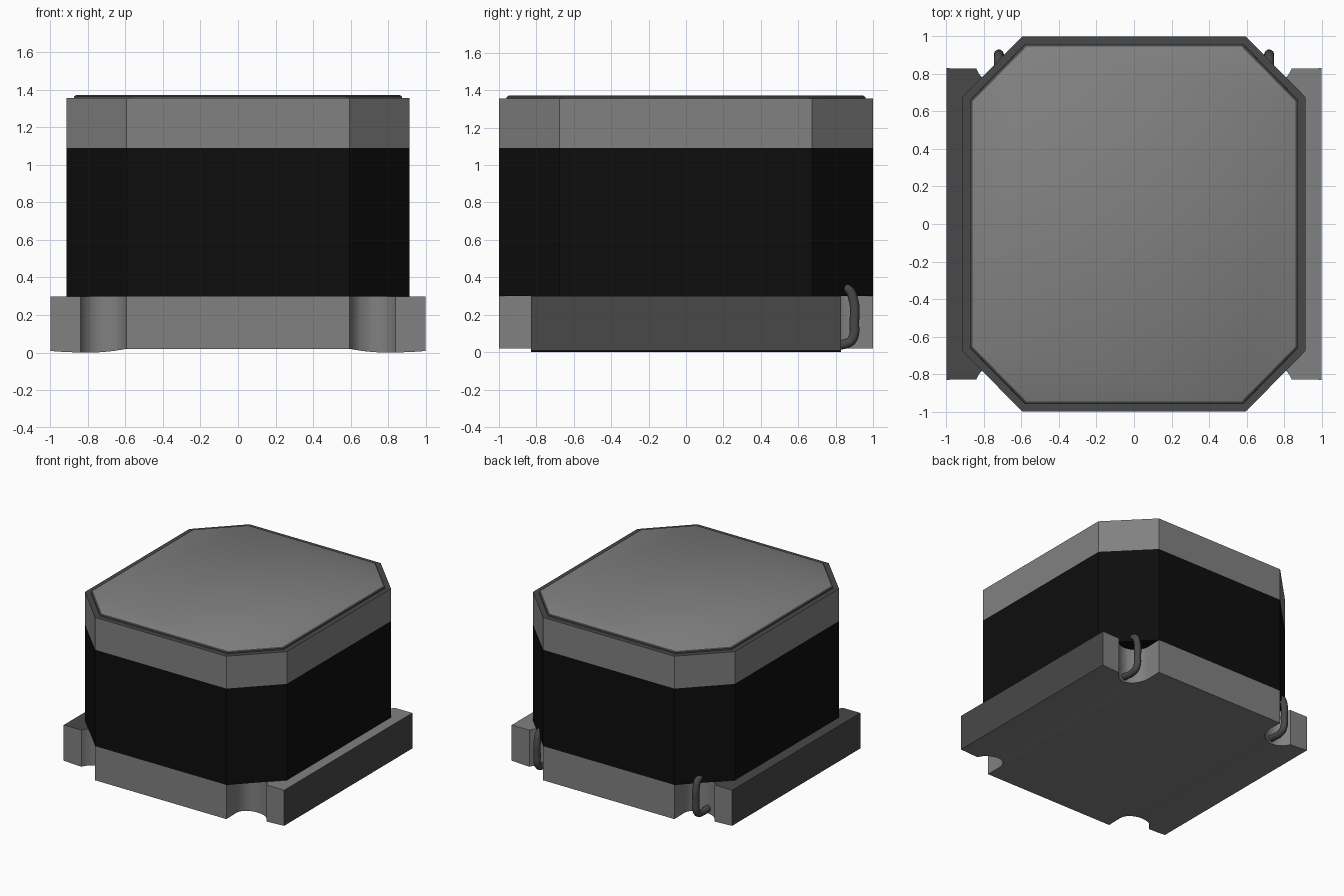
import bpy, bmesh, math

cube = bpy.data.objects.get("Cube")
if cube:
    bpy.data.objects.remove(cube, do_unlink=True)


def material(name, value):
    m = bpy.data.materials.new(name)
    m.use_nodes = True
    color = (value, value, value, 1)
    m.diffuse_color = color
    m.node_tree.nodes["Principled BSDF"].inputs["Base Color"].default_value = color
    return m


GREY = material("ferrite grey", 0.22)
DARK = material("dark metal grey", 0.065)
BLACK = material("winding black", 0.004)


def finish(bm, name, mats, angle=35):
    bmesh.ops.recalc_face_normals(bm, faces=bm.faces)
    me = bpy.data.meshes.new(name)
    bm.to_mesh(me)
    bm.free()
    for m in mats:
        me.materials.append(m)
    ob = bpy.data.objects.new(name, me)
    bpy.context.collection.objects.link(ob)
    bpy.ops.object.select_all(action="DESELECT")
    ob.select_set(True)
    bpy.context.view_layer.objects.active = ob
    bpy.ops.object.shade_smooth_by_angle(angle=math.radians(angle))
    return ob


def mirrored(quarter):
    """Full outline from the +x +y quarter, listed from the y end to the x end."""
    right = quarter + [(x, -y) for x, y in reversed(quarter)]
    return right + [(-x, y) for x, y in reversed(right)]


def octagon(inset):
    cut = inset * math.tan(math.pi / 8)
    return mirrored([(0.595 - cut, 1 - inset), (0.915 - inset, 0.675 - cut)])


def loft(sections):
    """Closed solid through a stack of (outline, height) rings."""
    bm = bmesh.new()
    rings = [[bm.verts.new((x, y, z)) for x, y in pts] for pts, z in sections]
    for a, b in zip(rings, rings[1:]):
        for i in range(len(a)):
            j = (i + 1) % len(a)
            bm.faces.new((a[i], a[j], b[j], b[i]))
    bm.faces.new(rings[0])
    bm.faces.new(rings[-1])
    bmesh.ops.recalc_face_normals(bm, faces=bm.faces)
    return bm


# Base plate with a round wire notch in each corner
arc = [(0.72 + 0.128 * math.cos(a), 0.872 + 0.128 * math.sin(a))
       for a in [math.radians(180 + i * 160 / 12) for i in range(13)]]
outline = mirrored([(0.595, 1)] + arc + [(1, 0.83)])
bm = loft([(outline, 0), (outline, 0.3)])
for x in [0] + [s * (0.595 + 0.05 * i) for s in (-1, 1) for i in range(8)]:
    bmesh.ops.bisect_plane(bm, geom=bm.verts[:] + bm.edges[:] + bm.faces[:],
                           plane_co=(x, 0, 0), plane_no=(1, 0, 0))
# Terminals bulge below the flat middle of the base
for v in bm.verts:
    if v.co.z < 0.01:
        d = abs(v.co.x) - 0.795
        v.co.z = min(0.02, (0.5 if d < 0 else 0.2) * d * d)
bm.normal_update()
for f in bm.faces:
    end = abs(f.normal.x) > 0.9 and abs(f.calc_center_median().x) > 0.99
    left_top = f.normal.z > 0.9 and f.calc_center_median().x < 0
    f.material_index = int(end or left_top)
finish(bm, "base_plate", [GREY, DARK])

# Wound body
finish(loft([(octagon(0), 0.3), (octagon(0), 1.09)]), "winding_body", [BLACK])

# Upper core with dark rim
bm = loft([(octagon(0), 1.09), (octagon(0), 1.355)])
for f in bm.faces:
    f.material_index = int(f.normal.z > 0.9)
finish(bm, "upper_core", [GREY, DARK])

# Thin raised lid with dark edge
bm = loft([(octagon(0.04), 1.355), (octagon(0.042), 1.365), (octagon(0.054), 1.372)])
for f in bm.faces:
    f.material_index = int(f.normal.z < 0.99)
finish(bm, "top_lid", [DARK, DARK]).data.materials[0] = GREY

# Wire leads in the two back notches
for side, label in ((1, "left"), (-1, "right")):
    cu = bpy.data.curves.new(label + "_wire_lead", "CURVE")
    cu.dimensions = "3D"
    cu.bevel_depth = 0.027
    cu.bevel_resolution = 3
    cu.use_fill_caps = True
    path = [(0.80, 0.33), (0.865, 0.335), (0.895, 0.28), (0.9, 0.16),
            (0.89, 0.07), (0.855, 0.045), (0.74, 0.045)]
    sp = cu.splines.new("BEZIER")
    sp.bezier_points.add(len(path) - 1)
    for p, (y, z) in zip(sp.bezier_points, path):
        p.co = (side * 0.72, y, z)
        p.handle_left_type = p.handle_right_type = "AUTO"
    sp.resolution_u = 6
    cu.materials.append(DARK)
    ob = bpy.data.objects.new(label + "_wire_lead", cu)
    bpy.context.collection.objects.link(ob)
